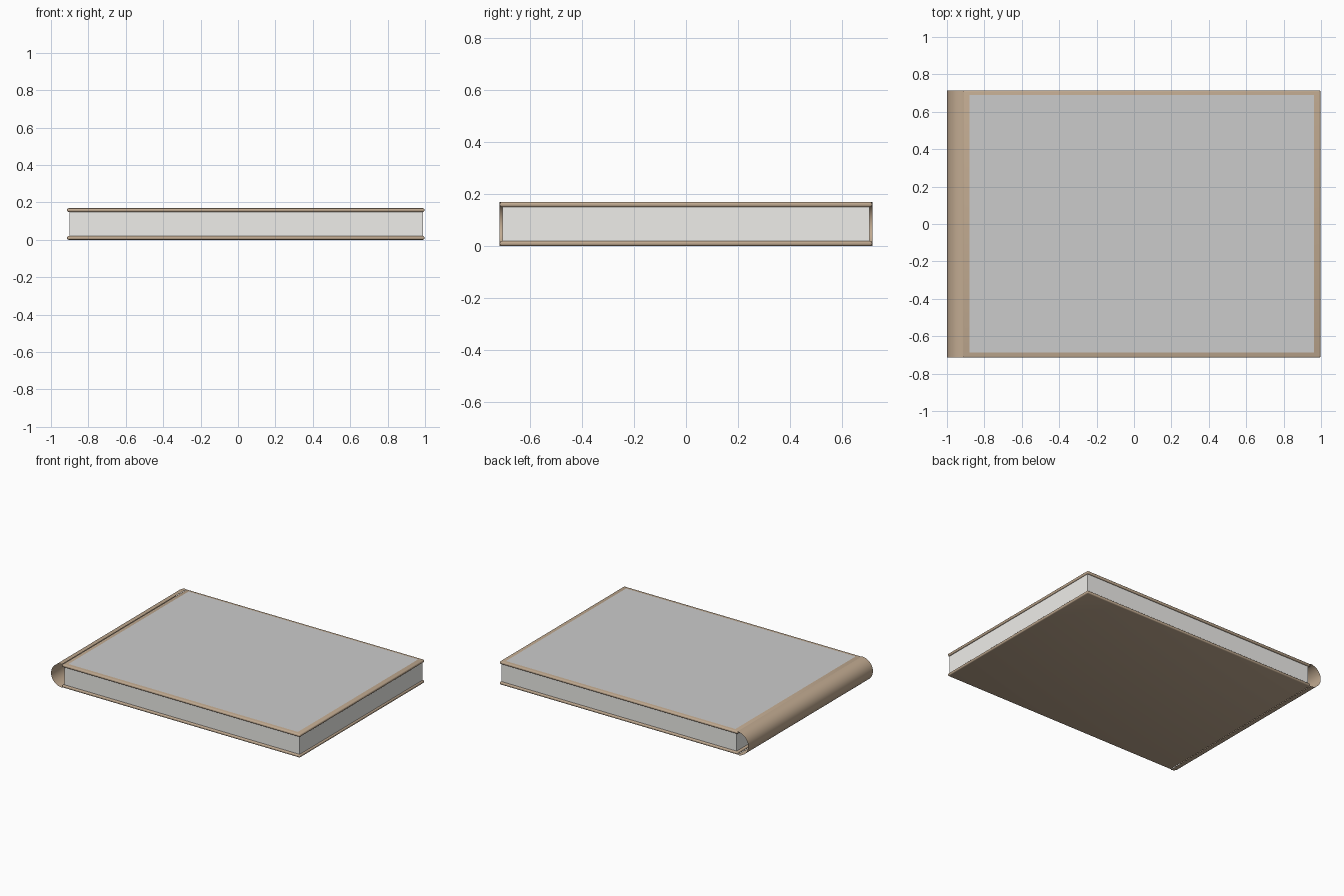
import bpy, bmesh, math

if "Cube" in bpy.data.objects:
    bpy.data.objects.remove(bpy.data.objects["Cube"])

HALF_Y = 0.715
HEIGHT = 0.169


def material(name, colour):
    m = bpy.data.materials.new(name)
    m.diffuse_color = (*colour, 1)
    m.use_nodes = True
    m.node_tree.nodes["Principled BSDF"].inputs["Base Color"].default_value = m.diffuse_color
    return m


def finish(name, bm, mat=None):
    mesh = bpy.data.meshes.new(name)
    bm.to_mesh(mesh)
    bm.free()
    ob = bpy.data.objects.new(name, mesh)
    bpy.context.collection.objects.link(ob)
    if mat:
        mesh.materials.append(mat)
    return ob


def smooth(ob, angle):
    bpy.ops.object.select_all(action='DESELECT')
    ob.select_set(True)
    bpy.context.view_layer.objects.active = ob
    bpy.ops.object.shade_smooth_by_angle(angle=math.radians(angle))


def box(name, x, y, z, mat, bevel=0):
    bm = bmesh.new()
    bmesh.ops.create_cube(bm, size=1)
    for v in bm.verts:
        for i, (lo, hi) in enumerate((x, y, z)):
            v.co[i] = hi if v.co[i] > 0 else lo
    if bevel:
        bmesh.ops.bevel(bm, geom=bm.edges[:], offset=bevel, segments=3,
                        profile=0.5, affect='EDGES')
    return finish(name, bm, mat)


leather = material("leather", (0.53, 0.40, 0.28))
paper = material("paper", (0.86, 0.85, 0.82))

# Two hard covers with rounded edges
for name, z in (("back_cover", (0, 0.02)), ("front_cover", (HEIGHT - 0.02, HEIGHT))):
    cover = box(name, (-0.914, 0.997), (-HALF_Y, HALF_Y), z, leather, 0.008)
    smooth(cover, 40)

# Page block, slightly inset from the covers
box("pages", (-0.9, 0.988), (-0.704, 0.704), (0.018, HEIGHT - 0.018), paper)

# Spine: open half-round sheet behind the pages
bm = bmesh.new()
SEGMENTS = 24
r = HEIGHT / 2
rows = []
for i in range(SEGMENTS + 1):
    a = math.pi / 2 + math.pi * i / SEGMENTS
    x, z = -0.912 + 0.088 * math.cos(a), r + r * math.sin(a)
    rows.append([bm.verts.new((x, y, z)) for y in (-HALF_Y, HALF_Y)])
for a, b in zip(rows, rows[1:]):
    bm.faces.new((a[0], a[1], b[1], b[0]))
bmesh.ops.recalc_face_normals(bm, faces=bm.faces[:])
bm.faces.ensure_lookup_table()
if bm.faces[SEGMENTS // 2].normal.x > 0:
    bmesh.ops.reverse_faces(bm, faces=bm.faces[:])
smooth(finish("spine", bm, leather), 40)

# Plain sheet laid on the front cover
bm = bmesh.new()
bm.faces.new([bm.verts.new((x, y, HEIGHT + 0.001)) for x, y in
              ((-0.88, -0.688), (0.963, -0.688), (0.963, 0.69), (-0.88, 0.69))])
finish("cover_panel", bm)
